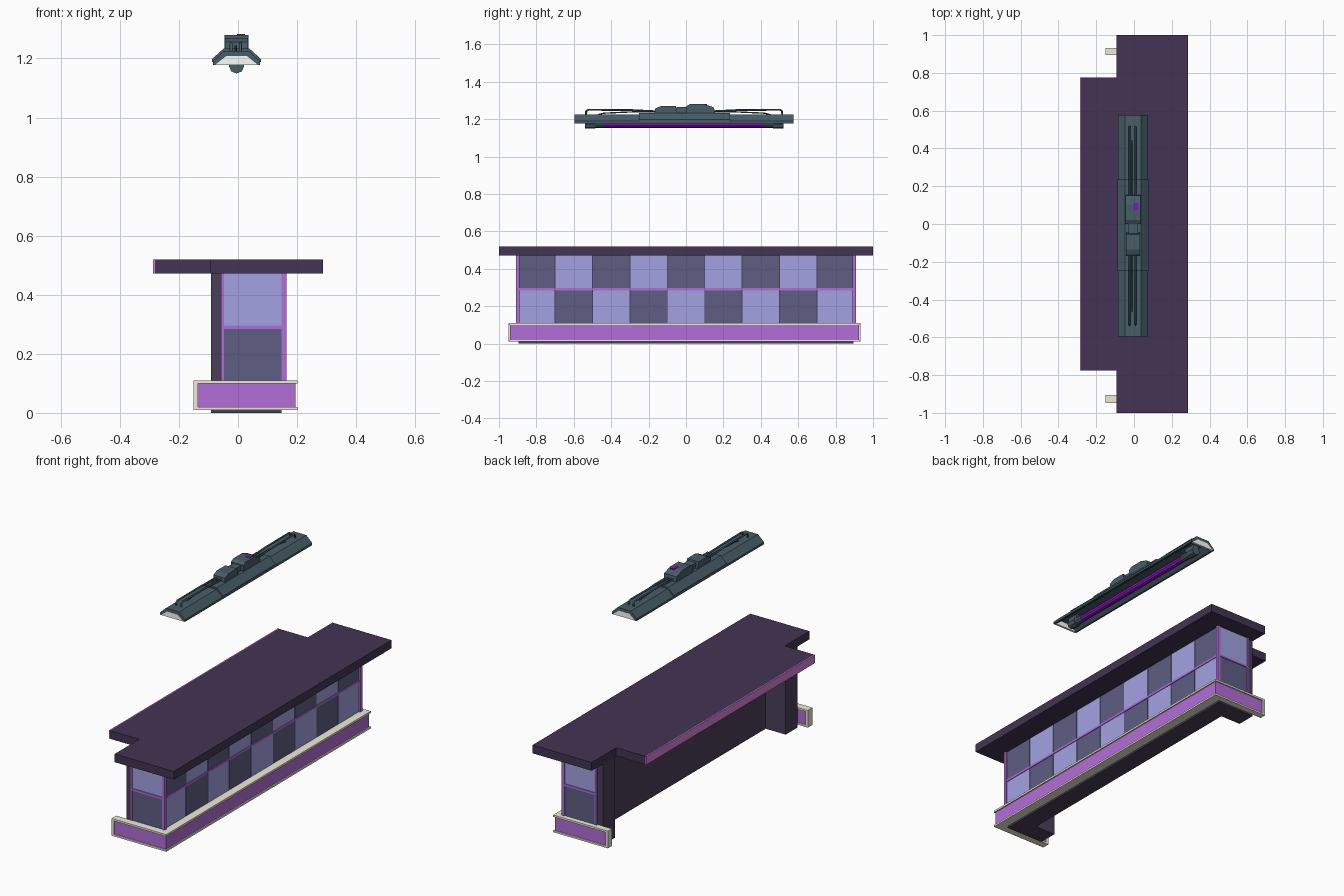
import bpy, bmesh, math
from mathutils import Matrix

if "Cube" in bpy.data.objects:
    bpy.data.objects.remove(bpy.data.objects["Cube"])

def mat(name, *rgb):
    """Material from 0-255 display colour, converted to linear."""
    m = bpy.data.materials.new(name)
    lin = [min(1, c / 255 / 0.88) ** 2.25 for c in rgb]
    m.diffuse_color = (*lin, 1)
    m.use_nodes = True
    m.node_tree.nodes["Principled BSDF"].inputs["Base Color"].default_value = m.diffuse_color
    return m

SLAB = mat("dark plum", 62, 50, 76)
WALL = mat("dark wall", 68, 59, 80)
LIGHT = mat("light tile", 143, 143, 200)
DARK = mat("dark tile", 85, 85, 117)
PURPLE = mat("purple", 157, 99, 190)
PINK = mat("pink edge", 190, 115, 192)
CREAM = mat("cream", 210, 207, 190)
METAL = mat("lamp metal", 66, 84, 93)
GLOW = mat("lamp glow", 120, 25, 165)
WHITE = mat("reflector", 224, 224, 220)

def finish(name, bm, m):
    bmesh.ops.recalc_face_normals(bm, faces=bm.faces)
    me = bpy.data.meshes.new(name)
    bm.to_mesh(me)
    bm.free()
    me.materials.append(m)
    ob = bpy.data.objects.new(name, me)
    bpy.context.collection.objects.link(ob)
    return ob

def box(name, x0, x1, y0, y1, z0, z1, m):
    bm = bmesh.new()
    bmesh.ops.create_cube(bm, size=1)
    for v in bm.verts:
        v.co = (x1 if v.co.x > 0 else x0, y1 if v.co.y > 0 else y0, z1 if v.co.z > 0 else z0)
    return finish(name, bm, m)

def prism(name, pts, a, b, m, axis="Z"):
    """Extrude a closed outline: (x,y) along Z, (x,z) along Y or (y,z) along X."""
    put = {"Z": lambda p, t: (p[0], p[1], t), "Y": lambda p, t: (p[0], t, p[1]),
           "X": lambda p, t: (t, p[0], p[1])}[axis]
    bm = bmesh.new()
    lo = [bm.verts.new(put(p, a)) for p in pts]
    hi = [bm.verts.new(put(p, b)) for p in pts]
    n = len(pts)
    bm.faces.new(lo)
    bm.faces.new(hi)
    for i in range(n):
        bm.faces.new((lo[i], lo[(i + 1) % n], hi[(i + 1) % n], hi[i]))
    return finish(name, bm, m)

def rod(name, x, z, y0, y1, r, m, sides=10):
    bm = bmesh.new()
    mx = Matrix.Translation((x, (y0 + y1) / 2, z)) @ Matrix.Rotation(math.pi / 2, 4, "X")
    bmesh.ops.create_cone(bm, cap_ends=True, segments=sides, radius1=r, radius2=r,
                          depth=abs(y1 - y0), matrix=mx)
    return finish(name, bm, m)

def wire(name, pts, r, m):
    cu = bpy.data.curves.new(name, "CURVE")
    cu.dimensions = "3D"
    cu.bevel_depth, cu.bevel_resolution, cu.use_fill_caps = r, 1, True
    sp = cu.splines.new("POLY")
    sp.points.add(len(pts) - 1)
    for p, co in zip(sp.points, pts):
        p.co = (*co, 1)
    cu.materials.append(m)
    ob = bpy.data.objects.new(name, cu)
    bpy.context.collection.objects.link(ob)
    bpy.ops.object.select_all(action="DESELECT")
    ob.select_set(True)
    bpy.context.view_layer.objects.active = ob
    bpy.ops.object.convert(target="MESH")

# Counter top with notched ends and pink edge
prism("counter_top", [(0.287, -1), (0.287, 1), (-0.093, 1), (-0.093, 0.775), (-0.281, 0.775),
                      (-0.281, -0.775), (-0.093, -0.775), (-0.093, -1)], 0.472, 0.52, SLAB)
box("counter_edge", -0.287, -0.281, -0.775, 0.775, 0.472, 0.52, PINK)

# U-shaped counter body
prism("counter_body", [(0.147, -0.895), (0.147, 0.895), (-0.092, 0.895), (-0.092, 0.785), (0.037, 0.785),
                       (0.037, -0.785), (-0.092, -0.785), (-0.092, -0.895)], 0, 0.472, WALL)

# Checkered tiles on the long side and both ends
for row, (z0, z1) in enumerate([(0.105, 0.287), (0.293, 0.472)]):
    for i in range(9):
        y = -0.8 + 0.2 * i
        box("side_tile", 0.145, 0.155, y - 0.098, y + 0.098, z0, z1, LIGHT if (i + row) % 2 == 0 else DARK)
    for s in (-1, 1):
        box("end_tile", -0.05, 0.147, *sorted((s * 0.893, s * 0.903)), z0, z1, LIGHT if row else DARK)

# Purple tile trims
box("side_trim", 0.145, 0.159, -0.9, 0.9, 0.284, 0.296, PURPLE)
for s in (-1, 1):
    ya, yb = sorted((s * 0.89, s * 0.908))
    box("end_trim", -0.055, 0.15, ya, yb, 0.284, 0.296, PURPLE)
    box("end_post", -0.058, -0.047, ya, yb, 0.105, 0.472, PURPLE)
    box("corner_post", 0.147, 0.164, ya, yb, 0.105, 0.472, PURPLE)

# Foot rail: purple band between cream lips, wrapping three sides
def rail(name, out, inn, x_end, z0, z1, m):
    prism(name, [(x_end, -0.948 + out), (0.202 - out, -0.948 + out), (0.202 - out, 0.932 - out),
                 (x_end, 0.932 - out), (x_end, 0.895 - inn), (0.145, 0.895 - inn),
                 (0.145, -0.905 + inn), (x_end, -0.905 + inn)], z0, z1, m)

rail("rail_band", 0.007, -0.007, -0.138, 0.018, 0.102, PURPLE)
rail("rail_bottom_lip", 0, 0, -0.15, 0.01, 0.02, CREAM)
rail("rail_top_lip", 0, 0, -0.15, 0.099, 0.11, CREAM)
box("rail_end_cap", -0.15, -0.135, -0.948, -0.905, 0.01, 0.11, CREAM)
box("rail_end_cap", -0.15, -0.135, 0.895, 0.932, 0.01, 0.11, CREAM)

# Lamp hood: open-bottomed trough with a wider sleeve over its middle
cx, cy = -0.005, -0.01

def sym(half):
    return [(cx + x, z) for x, z in half] + [(cx - x, z) for x, z in reversed(half)]

prism("lamp_hood", sym([(0.033, 1.208), (0.07, 1.178), (0.08, 1.178), (0.08, 1.19), (0.042, 1.226)]),
      -0.595, 0.575, METAL, "Y")
prism("hood_sleeve", sym([(0.038, 1.222), (0.078, 1.188), (0.083, 1.188), (0.083, 1.198), (0.043, 1.234)]),
      -0.25, 0.235, METAL, "Y")
for s in (-1, 1):
    y = cy + s * 0.58
    prism("lamp_end_plate", sym([(0.073, 1.178), (0.034, 1.209)]), y - 0.006, y + 0.006, WHITE, "Y")

# Ballast housing on top of the hood
prism("housing_rear", [(0, 1.23), (0, 1.268), (0.02, 1.28), (0.1, 1.28), (0.15, 1.262), (0.155, 1.23)],
      -0.045, 0.035, METAL, "X")
prism("housing_front", [(-0.168, 1.23), (-0.165, 1.256), (-0.135, 1.27), (-0.055, 1.27), (-0.045, 1.23)],
      -0.042, 0.032, METAL, "X")
box("housing_link", -0.03, 0.02, -0.05, 0.005, 1.23, 1.264, METAL)
box("lamp_button", -0.003, 0.024, 0.075, 0.112, 1.262, 1.282, GLOW)

# Glowing tube and its sockets
rod("lamp_tube", cx, 1.173, -0.45, 0.42, 0.019, GLOW)
for s in (-1, 1):
    rod("tube_socket", cx, 1.175, cy + s * 0.425, cy + s * 0.475, 0.021, METAL)
    rod("socket_block", cx, 1.175, cy + s * 0.475, cy + s * 0.53, 0.026, METAL, 8)
    box("socket_mount", cx - 0.018, cx + 0.018, *sorted((cy + s * 0.46, cy + s * 0.53)), 1.175, 1.212, METAL)

# Cables along the hood, mirrored front to back
for s in (-1, 1):
    wire("upper_cable", [(-0.023, cy + s * y, z) for y, z in
         [(0.525, 1.222), (0.525, 1.242), (0.515, 1.25), (0.3, 1.25), (0.14, 1.242)]], 0.005, METAL)
    wire("lower_cable", [(0.008, cy + s * y, z) for y, z in
         [(0.525, 1.222), (0.52, 1.246), (0.51, 1.25), (0.32, 1.248), (0.14, 1.242)]], 0.005, METAL)
    wire("short_cable", [(-0.008, cy + s * y, z) for y, z in
         [(0.46, 1.224), (0.43, 1.232), (0.3, 1.238), (0.14, 1.24)]], 0.004, METAL)
